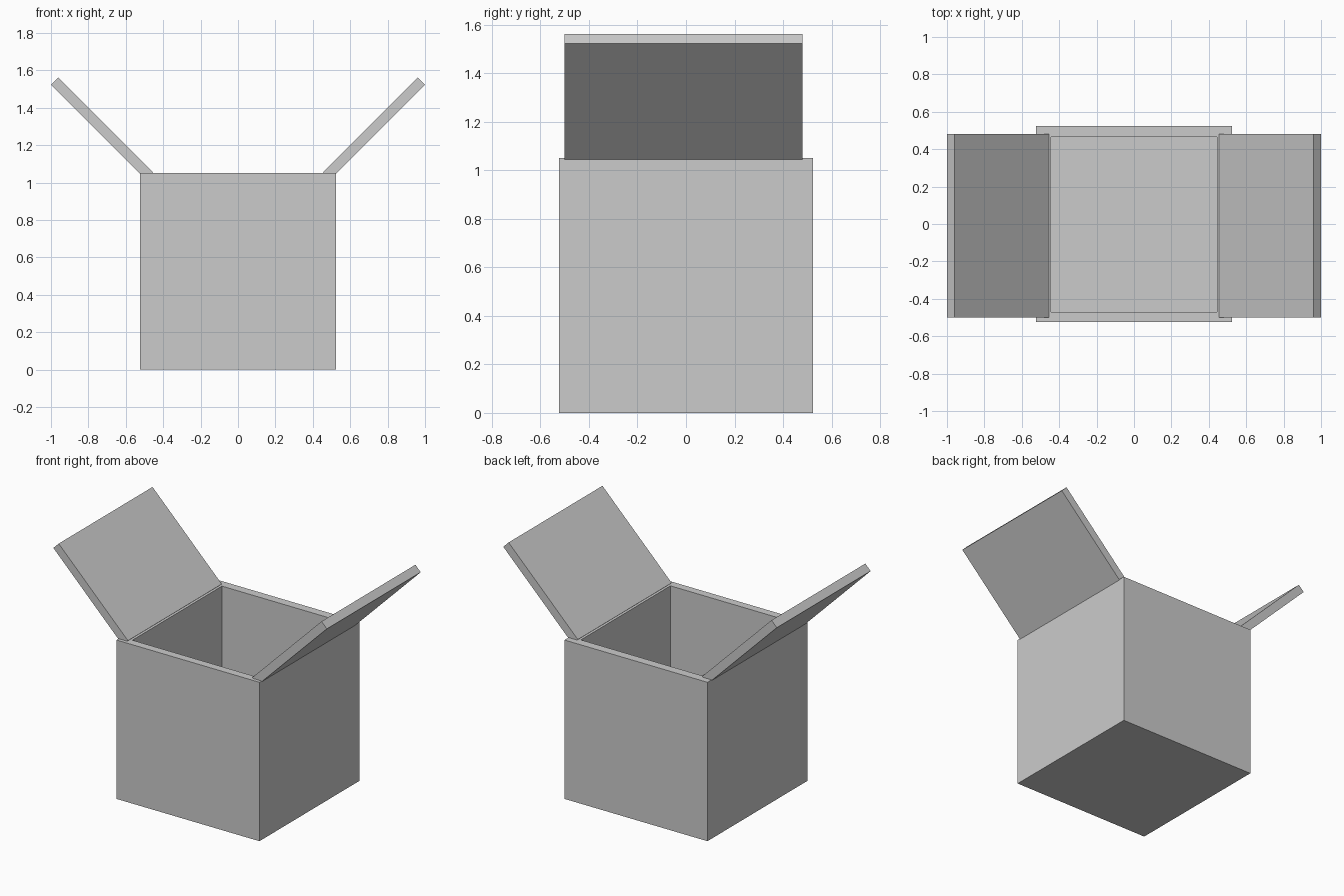
import bpy, bmesh
from mathutils import Vector

if "Cube" in bpy.data.objects:
    bpy.data.objects.remove(bpy.data.objects["Cube"])

HALF, HEIGHT = 0.523, 1.05


def new_object(name, bm):
    bmesh.ops.recalc_face_normals(bm, faces=bm.faces)
    mesh = bpy.data.meshes.new(name)
    bm.to_mesh(mesh)
    bm.free()
    obj = bpy.data.objects.new(name, mesh)
    bpy.context.collection.objects.link(obj)
    return obj


# Open box: cube with its top inset to a rim and pushed down to the floor
bm = bmesh.new()
bmesh.ops.create_cube(bm, size=1)
for v in bm.verts:
    v.co = Vector((v.co.x * 2 * HALF, v.co.y * 2 * HALF, (v.co.z + 0.5) * HEIGHT))
top = max(bm.faces, key=lambda f: f.calc_center_median().z)
bmesh.ops.inset_region(bm, faces=[top], thickness=0.05)
for v in top.verts:
    v.co.x = 0.443 if v.co.x > 0 else -0.443
    v.co.y = 0.465 if v.co.y > 0 else -0.47
well = bmesh.ops.extrude_discrete_faces(bm, faces=[top])["faces"][0]
for v in well.verts:
    v.co.z = 0.06
new_object("open_box", bm)


# Lid flaps: slabs tilted 45 degrees, their lower ends sunk into the rim
def flap(name, side):
    profile = [(0.494, 1.016), (1.0, 1.522), (0.961, 1.561), (0.455, 1.055)]
    bm = bmesh.new()
    face = bm.faces.new([bm.verts.new((side * x, -0.5, z)) for x, z in profile])
    ext = bmesh.ops.extrude_face_region(bm, geom=[face], use_keep_orig=True)["geom"]
    for v in ext:
        if isinstance(v, bmesh.types.BMVert):
            v.co.y = 0.48
    new_object(name, bm)


flap("left_flap", -1)
flap("right_flap", 1)
